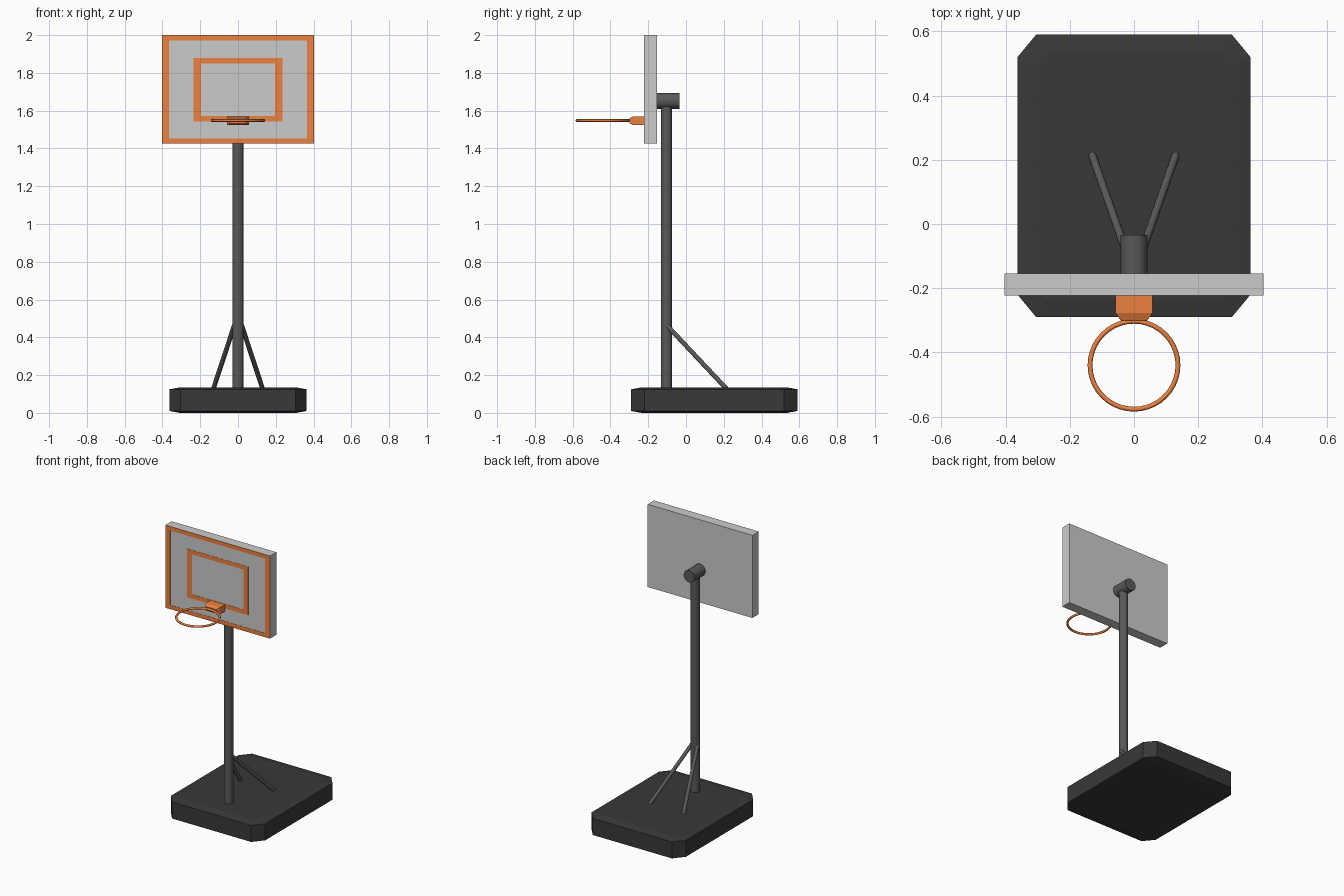
import bpy, bmesh, math
from mathutils import Vector

if "Cube" in bpy.data.objects:
    bpy.data.objects.remove(bpy.data.objects["Cube"])


def material(name, color):
    m = bpy.data.materials.new(name)
    m.diffuse_color = (*color, 1)
    m.use_nodes = True
    m.node_tree.nodes["Principled BSDF"].inputs["Base Color"].default_value = m.diffuse_color
    return m


ORANGE = material("orange_paint", (0.85, 0.22, 0.05))
STEEL = material("dark_steel", (0.1, 0.1, 0.1))
BLACK = material("black_plastic", (0.04, 0.04, 0.04))


def make(name, bm, mat=None, smooth=False):
    bmesh.ops.recalc_face_normals(bm, faces=bm.faces)
    me = bpy.data.meshes.new(name)
    bm.to_mesh(me)
    bm.free()
    ob = bpy.data.objects.new(name, me)
    bpy.context.collection.objects.link(ob)
    if mat:
        me.materials.append(mat)
    if smooth:
        bpy.ops.object.select_all(action='DESELECT')
        ob.select_set(True)
        bpy.context.view_layer.objects.active = ob
        bpy.ops.object.shade_smooth_by_angle(angle=math.radians(40))
    return ob


def loft(name, rings, mat=None):
    """Skin equal-length point rings and cap both ends."""
    bm = bmesh.new()
    rows = [[bm.verts.new(p) for p in r] for r in rings]
    n = len(rows[0])
    for a, b in zip(rows, rows[1:]):
        for i in range(n):
            j = (i + 1) % n
            bm.faces.new((a[i], a[j], b[j], b[i]))
    bm.faces.new(rows[0])
    bm.faces.new(rows[-1])
    return make(name, bm, mat)


def rod(name, a, b, r, mat, sides=16):
    a, b = Vector(a), Vector(b)
    bm = bmesh.new()
    bmesh.ops.create_cone(bm, cap_ends=True, segments=sides, radius1=r, radius2=r,
                          depth=(b - a).length)
    rot = (b - a).to_track_quat('Z', 'Y')
    for v in bm.verts:
        v.co = rot @ v.co + (a + b) / 2
    return make(name, bm, mat, True)


def rect(hx, z0, z1, y):
    return [(-hx, y, z0), (hx, y, z0), (hx, y, z1), (-hx, y, z1)]


def frame(name, hx, z0, z1, wx, wz, y0, y1):
    """Flat rectangular painted outline."""
    bm = bmesh.new()
    loops = [rect(hx, z0, z1, y0), rect(hx - wx, z0 + wz, z1 - wz, y0),
             rect(hx - wx, z0 + wz, z1 - wz, y1), rect(hx, z0, z1, y1)]
    rows = [[bm.verts.new(p) for p in r] for r in loops]
    for k in range(4):
        a, b = rows[k], rows[(k + 1) % 4]
        for i in range(4):
            j = (i + 1) % 4
            bm.faces.new((a[i], a[j], b[j], b[i]))
    return make(name, bm, ORANGE)


# Weighted base: clipped-corner slab with shallow sloping top and bottom rims
def slab(inset, z):
    hx, hy, c, cy = 0.363 - inset, 0.44 - inset, 0.058, 0.15
    d = c if inset == 0 else c * 0.6
    dy = 0.07 if inset == 0 else 0.042
    pts = [(hx, hy - dy), (hx - d, hy), (d - hx, hy), (-hx, hy - dy),
           (-hx, dy - hy), (d - hx, -hy), (hx - d, -hy), (hx, dy - hy)]
    return [(x, y + cy, z) for x, y in pts]


loft("base", [slab(0.055, 0), slab(0, 0.01), slab(0, 0.125), slab(0.055, 0.135)], BLACK)

# Pole, rear braces and backboard mount
rod("pole", (0, -0.103, 0.12), (0, -0.103, 1.65), 0.03, STEEL)
for side, s in (("left", -1), ("right", 1)):
    rod("brace_" + side, (s * 0.02, -0.1, 0.462), (s * 0.131, 0.217, 0.125), 0.0125, STEEL, 12)
rod("board_mount", (0, -0.16, 1.652), (0, -0.034, 1.652), 0.042, STEEL)

# Backboard with painted border and target square
loft("backboard", [rect(0.403, 1.425, 2.0, -0.222), rect(0.403, 1.425, 2.0, -0.154)])
frame("board_border", 0.403, 1.425, 2.0, 0.037, 0.028, -0.2235, -0.221)
frame("target_square", 0.235, 1.543, 1.88, 0.038, 0.029, -0.2235, -0.221)

# Rim bracket, tapered toward the hoop
loft("rim_bracket", [rect(0.057, 1.523, 1.57, -0.22), rect(0.057, 1.523, 1.57, -0.277),
                     rect(0.042, 1.533, 1.56, -0.3)], ORANGE)

# Hoop
bpy.ops.mesh.primitive_torus_add(major_segments=40, minor_segments=8, major_radius=0.137,
                                 minor_radius=0.0075, location=(0, -0.44, 1.548))
hoop = bpy.context.object
hoop.name = "hoop"
hoop.data.materials.append(ORANGE)
bpy.ops.object.shade_smooth_by_angle(angle=math.radians(60))
